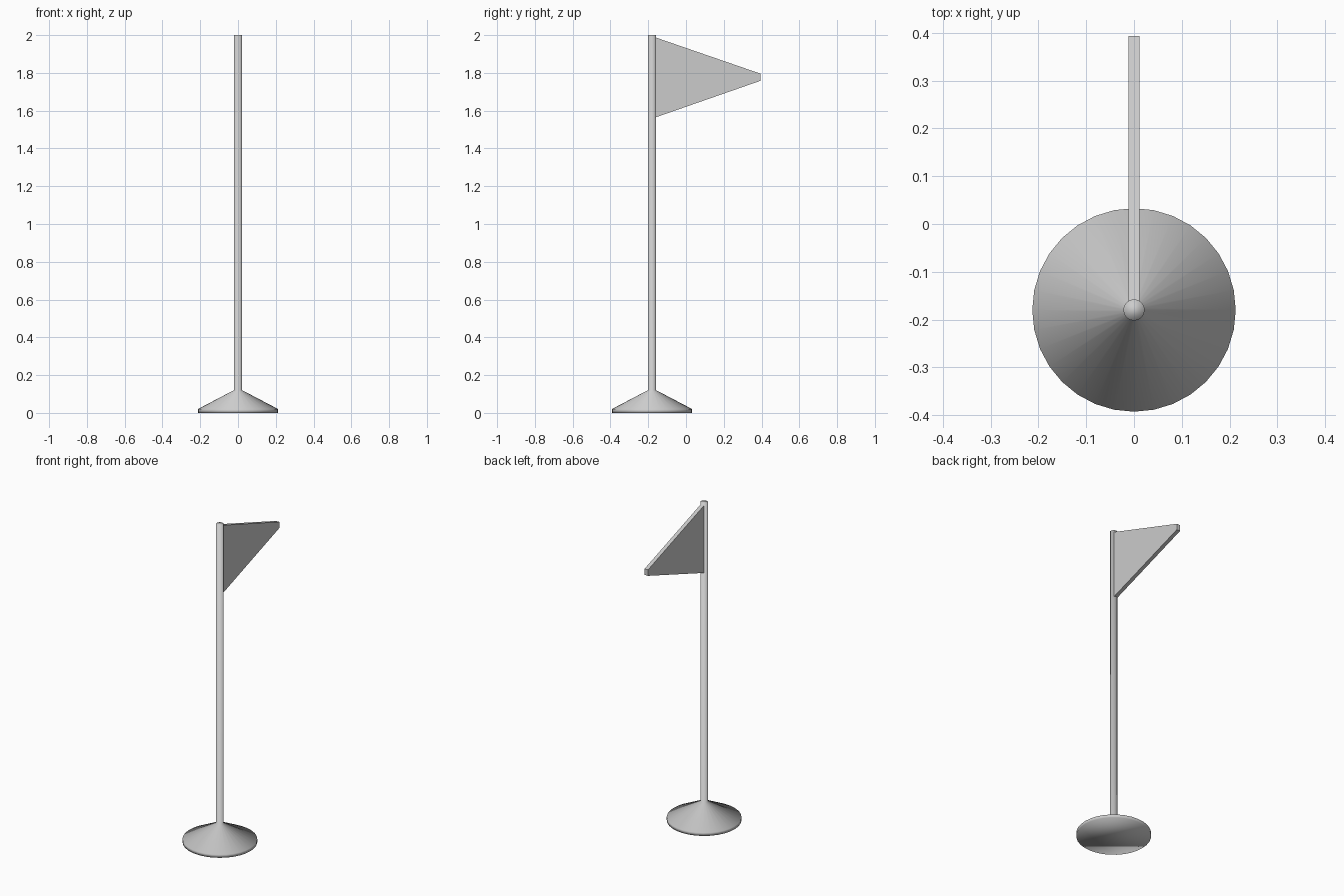
import bpy, bmesh
from math import cos, sin, tau

if "Cube" in bpy.data.objects:
    bpy.data.objects.remove(bpy.data.objects["Cube"])

POLE_Y = -0.18
SIDES = 32


def finish(bm, name, smooth):
    bmesh.ops.recalc_face_normals(bm, faces=bm.faces)
    for f in bm.faces:
        f.smooth = smooth
    mesh = bpy.data.meshes.new(name)
    bm.to_mesh(mesh)
    bm.free()
    obj = bpy.data.objects.new(name, mesh)
    bpy.context.collection.objects.link(obj)
    obj.location.y = POLE_Y
    return obj


# Pole and weighted foot: one turned profile (radius, height)
profile = [(0.213, 0.0), (0.213, 0.02), (0.022, 0.12), (0.022, 2.0)]
bm = bmesh.new()
rings = [[bm.verts.new((r * cos(tau * i / SIDES), r * sin(tau * i / SIDES), z))
          for i in range(SIDES)] for r, z in profile]
for low, high in zip(rings, rings[1:]):
    for i in range(SIDES):
        j = (i + 1) % SIDES
        bm.faces.new((low[i], low[j], high[j], high[i]))
bm.faces.new(rings[0][::-1])
bm.faces.new(rings[-1])
finish(bm, "pole_and_base", True)

# Tapered pennant: side outline (y from pole axis, z) extruded across x
outline = [(0.012, 1.562), (0.574, 1.758), (0.574, 1.796), (0.012, 1.99)]
half = 0.012
bm = bmesh.new()
face = bm.faces.new([bm.verts.new((-half, y, z)) for y, z in outline])
ext = bmesh.ops.extrude_face_region(bm, geom=[face])
bmesh.ops.translate(bm, vec=(2 * half, 0, 0),
                    verts=[g for g in ext["geom"] if isinstance(g, bmesh.types.BMVert)])
finish(bm, "pennant", False)
